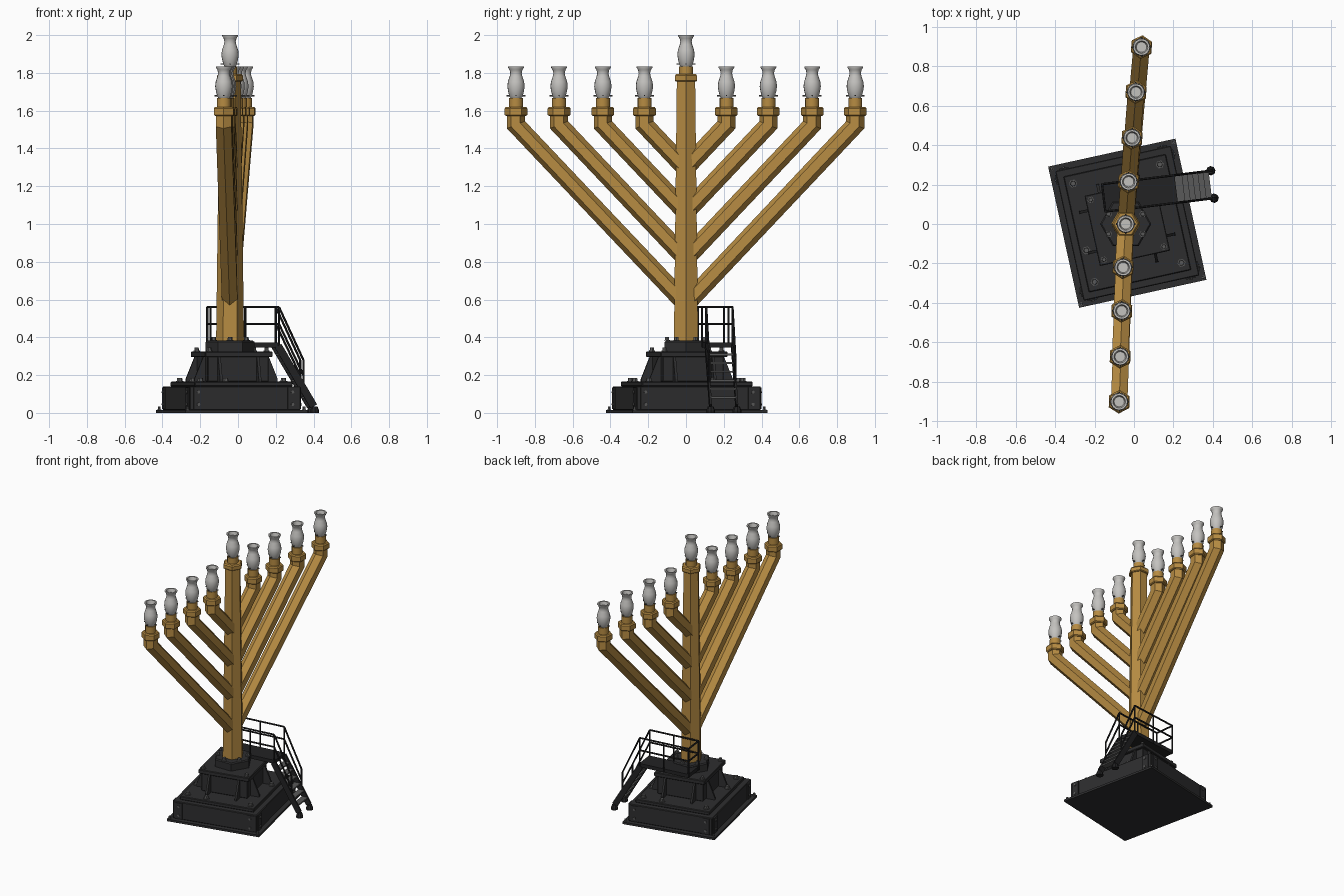
import bpy, bmesh
from math import radians, sin, cos, tau, atan
from mathutils import Vector, Matrix

if "Cube" in bpy.data.objects:
    bpy.data.objects.remove(bpy.data.objects["Cube"])


def material(name, r, g, b):
    m = bpy.data.materials.new(name)
    m.use_nodes = True
    m.diffuse_color = (r, g, b, 1)
    m.node_tree.nodes["Principled BSDF"].inputs["Base Color"].default_value = (r, g, b, 1)
    return m


gold = material("gold paint", 0.47, 0.26, 0.055)
glass = material("pale glass", 0.55, 0.54, 0.52)
iron = material("black iron", 0.027, 0.027, 0.028)
rail_black = material("rail black", 0.016, 0.016, 0.017)
steel = material("worn steel", 0.10, 0.10, 0.10)

HUB = Vector((-0.042, 0, 0))
BASE = Matrix.Translation((-0.034, 0.004, 0)) @ Matrix.Rotation(radians(12.4), 4, "Z")
STAIR = Matrix.Translation((0.03, 0.155, 0)) @ Matrix.Rotation(radians(7), 4, "Z")


def finish(name, bm, mat, frame=Matrix(), smooth=False):
    bmesh.ops.recalc_face_normals(bm, faces=bm.faces)
    me = bpy.data.meshes.new(name)
    bm.to_mesh(me)
    bm.free()
    me.transform(frame)
    me.materials.append(mat)
    ob = bpy.data.objects.new(name, me)
    bpy.context.collection.objects.link(ob)
    if smooth:
        bpy.ops.object.select_all(action="DESELECT")
        ob.select_set(True)
        bpy.context.view_layer.objects.active = ob
        bpy.ops.object.shade_smooth_by_angle(angle=radians(40))
    return ob


def loft(name, rings, mat, n=6, frame=Matrix(), smooth=False):
    """Skin rings given as (centre, u axis, v axis), axes scaled to the radius."""
    bm = bmesh.new()
    loops = [[bm.verts.new(c + u * cos(tau * i / n) + v * sin(tau * i / n)) for i in range(n)]
             for c, u, v in rings]
    for a, b in zip(loops, loops[1:]):
        for i in range(n):
            bm.faces.new((a[i], a[(i + 1) % n], b[(i + 1) % n], b[i]))
    bm.faces.new(loops[0])
    bm.faces.new(loops[-1])
    return finish(name, bm, mat, frame, smooth)


def lathe(name, at, profile, mat, n=6, u=Vector((1, 0, 0)), frame=Matrix(), smooth=False):
    """Turn a (radius, height) profile about a vertical axis."""
    v = Vector((0, 0, 1)).cross(u)
    at = Vector(at)
    return loft(name, [(at + Vector((0, 0, z)), u * r, v * r) for r, z in profile],
                mat, n, frame, smooth)


def bar(name, p, q, r, mat, n=6, frame=Matrix()):
    p, q = Vector(p), Vector(q)
    d = (q - p).normalized()
    u = d.orthogonal().normalized()
    v = d.cross(u)
    return loft(name, [(p, u * r, v * r), (q, u * r, v * r)], mat, n, frame)


def box(name, centre, size, mat, frame=BASE, tilt=0, bevel=0):
    bm = bmesh.new()
    bmesh.ops.create_cube(bm, size=1, matrix=Matrix.Diagonal((*size, 1)))
    if bevel:
        bmesh.ops.bevel(bm, geom=bm.edges[:], offset=bevel, segments=1, affect="EDGES")
    return finish(name, bm, mat, frame @ Matrix.Translation(centre) @ Matrix.Rotation(tilt, 4, "Y"))


def tier(name, half_x, half_y, z0, z1, bevel=0.004):
    box(name, (0, 0, (z0 + z1) / 2), (2 * half_x, 2 * half_y, z1 - z0), iron, bevel=bevel)


def bolt(x, y, z, frame=BASE, r=0.015):
    lathe("bolt", (x, y, z), [(r * 1.4, 0), (r * 1.4, 0.005), (r, 0.005), (r * 0.9, 0.02)],
          steel, frame=frame)


# Glass chimney with its holder
def lamp(at, z, u):
    lathe("lamp_neck", at, [(0.037, z - 0.06), (0.037, z)], gold, 12, u, smooth=True)
    lathe("glass_chimney", at + Vector((0, 0, z)), [
        (0.03, 0), (0.035, 0.008), (0.042, 0.035), (0.046, 0.06), (0.043, 0.085), (0.033, 0.115),
        (0.03, 0.13), (0.034, 0.148), (0.042, 0.16), (0.042, 0.165), (0.032, 0.165), (0.026, 0.14)],
        glass, 16, u, smooth=True)
    for k in range(4):
        a = tau * k / 4
        d = Vector((cos(a), sin(a), 0))
        p = at + Vector((0, 0, z + 0.012))
        bar("lamp_screw", p + d * 0.03, p + d * 0.05, 0.004, steel)


# Tapered hexagonal column
X = Vector((1, 0, 0))
lathe("column", HUB, [(0.074, 0.37), (0.056, 1.76)], gold)
lathe("column_collar", HUB, [(0.062, 1.755), (0.068, 1.76), (0.068, 1.785), (0.06, 1.793)], gold)
lamp(HUB, 1.835, X)

# Angled branches: a mitred tube from the column up to each lamp
TIPS = [(-0.075, -0.9), (-0.07, -0.672), (-0.062, -0.44), (-0.055, -0.22),
        (-0.027, 0.214), (-0.01, 0.436), (0.01, 0.668), (0.038, 0.896)]
UP = Vector((0, 0, 1))
slope = atan(1.055)
for x, y in TIPS:
    tip = Vector((x, y, 0))
    out = (tip - HUB).normalized()
    side = out.cross(UP)
    reach = (tip - HUB).length
    R = 0.048
    turn = radians(90) - slope
    root_v = (UP * cos(slope) - out * sin(slope)) * R
    bend_v = (UP * sin(turn / 2) - out * cos(turn / 2)) * (R / cos(turn / 2))
    # vertices of the hexagon lie in the plane of the branch
    loft("branch", [(HUB + UP * (1.525 - 1.055 * reach), root_v, side * R),
                    (tip + UP * 1.525, bend_v, side * R),
                    (tip + UP * 1.58, -out * R, side * R)], gold)
    lathe("branch_collar", tip, [(0.053, 1.572), (0.06, 1.578), (0.06, 1.612), (0.053, 1.62)],
          gold, u=out)
    lamp(tip, 1.668, out)

# Stepped pedestal
tier("ground_plate", 0.33, 0.366, 0, 0.015, 0)
tier("lower_block", 0.30, 0.336, 0.015, 0.14)
tier("ledge", 0.265, 0.30, 0.14, 0.165)
tier("upper_block", 0.165, 0.165, 0.165, 0.30)
tier("upper_lip", 0.182, 0.182, 0.295, 0.325)
lathe("column_foot", HUB, [(0.13, 0.32), (0.13, 0.375), (0.122, 0.382)], iron)
for k in range(6):
    a = tau * (k + 0.5) / 6
    bolt(HUB.x + 0.1 * cos(a), 0.1 * sin(a), 0.382, Matrix(), 0.013)

# Bolts on the ground plate, ledge and upper lip
for sx in (-1, 1):
    for sy in (-1, 1):
        bolt(sx * 0.315, sy * 0.351, 0.013, r=0.008)
        bolt(sx * 0.225, sy * 0.255, 0.165)
        bolt(sx * 0.155, sy * 0.155, 0.325, r=0.012)
    bolt(sx * 0.232, sx * 0.09, 0.165)
    bolt(sx * 0.09, sx * 0.262, 0.165)

# Gussets, corner straps and side bolts on all four sides
for k, (reach, width) in enumerate([(0.30, 0.336), (0.336, 0.30)] * 2):
    frame = BASE @ Matrix.Rotation(tau * k / 4, 4, "Z")
    for s in (-1, 1):
        bm = bmesh.new()
        rib = [bm.verts.new((x, s * 0.105 - 0.007, z))
               for x, z in [(0.16, 0.165), (0.225, 0.165), (0.225, 0.18), (0.178, 0.295), (0.16, 0.295)]]
        face = bm.faces.new(rib)
        moved = bmesh.ops.extrude_face_region(bm, geom=[face])["geom"]
        bmesh.ops.translate(bm, vec=(0, 0.014, 0),
                            verts=[g for g in moved if isinstance(g, bmesh.types.BMVert)])
        finish("gusset", bm, iron, frame)
        y = s * (width - 0.045)
        box("corner_strap", (reach + 0.003, y, 0.077), (0.008, 0.05, 0.115), iron, frame)
        for z in (0.045, 0.11):
            bar("side_bolt", (reach, y, z), (reach + 0.013, y, z), 0.009, steel, frame=frame)

# Access platform, stair strings and treads
W = 0.07
box("platform", (0, 0, 0.36), (0.37, 2 * W, 0.026), rail_black, STAIR)
TOP, FOOT = Vector((0.175, 0, 0.355)), Vector((0.365, 0, 0.035))
run = FOOT - TOP
for s in (-1, 1):
    mid = (TOP + FOOT) / 2 + Vector((0, s * W, 0))
    box("stair_string", mid, (run.length, 0.012, 0.04), rail_black, STAIR, atan(-run.z / run.x))
    lathe("stair_foot", (FOOT.x + 0.005, s * W, 0), [(0.024, 0), (0.024, 0.012), (0.015, 0.035)],
          rail_black, 8, frame=STAIR)
for i in range(1, 7):
    box("stair_tread", TOP + run * i / 7, (0.042, 2 * W, 0.01), steel, STAIR)

# Hand rails: both sides and the closed end
A, B, C = -0.185, 0.18, 0.31
for s in (-1, 1):
    y = s * W
    paths = [((A, y, 0.56), (B, y, 0.56)), ((A, y, 0.47), (B, y, 0.47)),
             ((B, y, 0.56), (C, y, 0.28)), ((C, y, 0.28), (C, y, 0.12)),
             ((B, y, 0.47), (C, y, 0.20))]
    paths += [((x, y, 0.35), (x, y, 0.56)) for x in (A, 0, B)]
    for p, q in paths:
        bar("hand_rail", p, q, 0.006, rail_black, frame=STAIR)
for z in (0.56, 0.47):
    bar("end_rail", (A, -W, z), (A, W, z), 0.006, rail_black, frame=STAIR)
